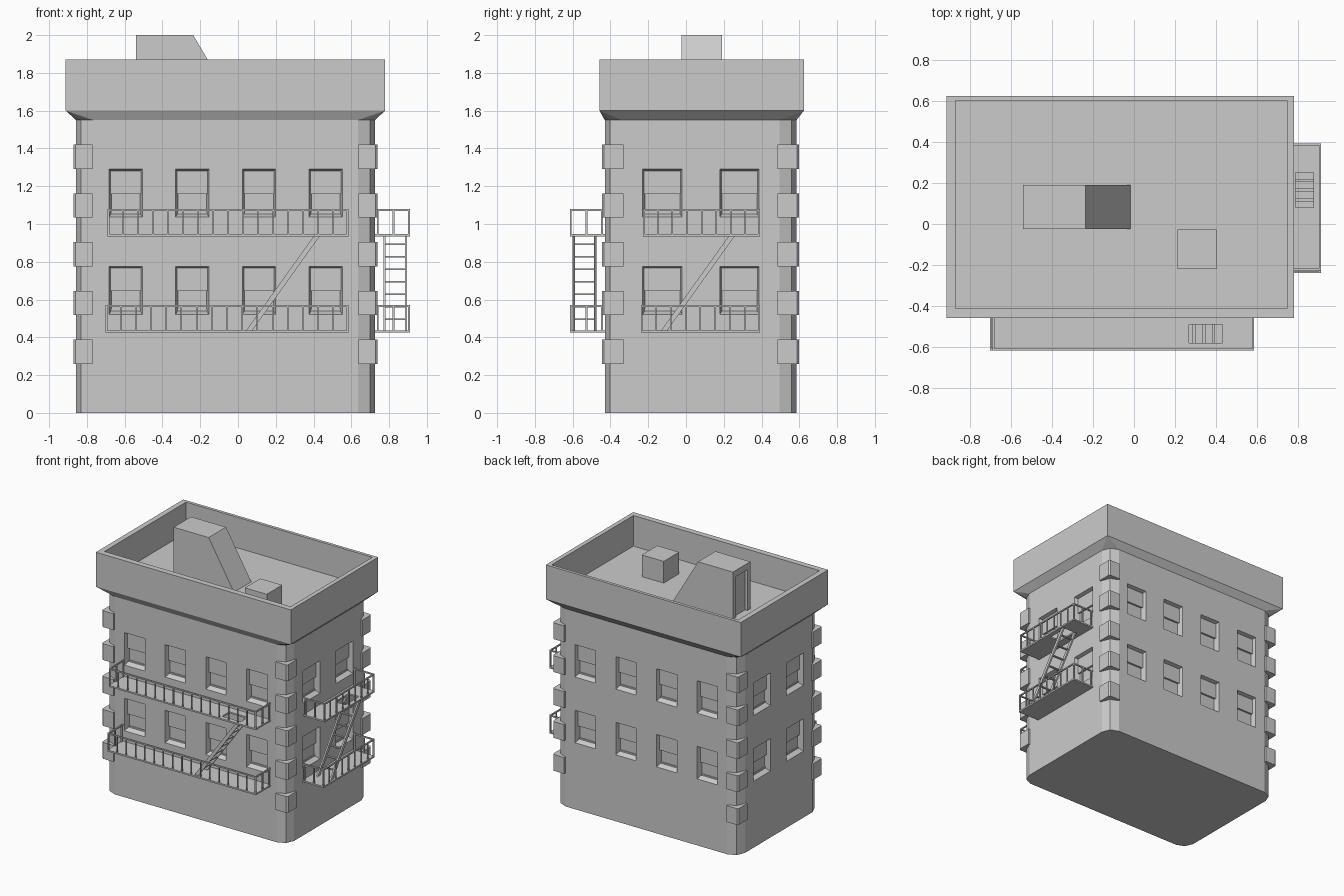
import bpy, bmesh, math

if "Cube" in bpy.data.objects:
    bpy.data.objects.remove(bpy.data.objects["Cube"])

CX, CY = -0.066, 0.0775          # building centre
HX, HY = 0.791, 0.5075           # wall half sizes
ROOF = 1.63


def loft(bm, rings):
    """Skin equal-length rings and cap both ends."""
    vs = [[bm.verts.new(p) for p in r] for r in rings]
    n = len(rings[0])
    for a, b in zip(vs, vs[1:]):
        for i in range(n):
            j = (i + 1) % n
            bm.faces.new((a[i], a[j], b[j], b[i]))
    bm.faces.new(vs[0][::-1])
    bm.faces.new(vs[-1])


def box(bm, lo, hi, fn=lambda x, y, z: (x, y, z)):
    (a, b, c), (d, e, f) = lo, hi
    loft(bm, [[fn(x, y, z) for x, y in ((a, b), (d, b), (d, e), (a, e))] for z in (c, f)])


def finish(bm, name):
    bmesh.ops.remove_doubles(bm, verts=bm.verts, dist=1e-5)
    bmesh.ops.recalc_face_normals(bm, faces=bm.faces)
    me = bpy.data.meshes.new(name)
    bm.to_mesh(me)
    bm.free()
    ob = bpy.data.objects.new(name, me)
    bpy.context.collection.objects.link(ob)
    return ob


# Building shell: rounded walls, flared cornice, parapet and roof deck
def ring(x0, x1, y0, y1, r, z):
    pts = []
    for k, (cx, cy) in enumerate(((x1 - r, y1 - r), (x0 + r, y1 - r),
                                  (x0 + r, y0 + r), (x1 - r, y0 + r))):
        for s in range(3):
            a = math.pi / 2 * (k + s / 2)
            pts.append((cx + r * math.cos(a), cy + r * math.sin(a), z))
    return pts


wall = (CX - HX, CX + HX, CY - HY, CY + HY)
rim = (-0.912, 0.779, -0.458, 0.624)
inner = (-0.87, 0.745, -0.412, 0.6)
bm = bmesh.new()
loft(bm, [ring(*wall, 0.09, 0), ring(*wall, 0.09, 1.55), ring(*rim, 0, 1.6),
          ring(*rim, 0, 1.87), ring(*inner, 0, 1.87), ring(*inner, 0, ROOF)])
shell = finish(bm, "building_shell")

# Local wall frames: u along the wall, v outward, z up
front = lambda u, v, z: (u, CY - HY - v, z)
back = lambda u, v, z: (u, CY + HY + v, z)
right = lambda u, v, z: (CX + HX + v, u, z)
left = lambda u, v, z: (CX - HX - v, u, z)

# Window recesses (tapered cutters) and the upper sashes
cut, sash = bmesh.new(), bmesh.new()
long_us, short_us = [-0.595 + 0.353 * i for i in range(4)], [-0.125, 0.283]
for fn, us, w in ((front, long_us, 0.088), (back, long_us, 0.088),
                  (right, short_us, 0.104), (left, short_us, 0.104)):
    for u in us:
        for z0 in (0.52, 1.035):
            def rect(v, i, low):
                return [fn(u - w + i, v, z0 + low), fn(u + w - i, v, z0 + low),
                        fn(u + w - i, v, z0 + 0.255 - i), fn(u - w + i, v, z0 + 0.255 - i)]
            loft(cut, [rect(0.01, -0.003, -0.004), rect(-0.042, 0.012, 0.022)])
            box(sash, (u - w + 0.007, -0.05, z0 + 0.125), (u + w - 0.007, -0.027, z0 + 0.246), fn)
            box(sash, (u - w + 0.01, -0.05, z0 + 0.01), (u + w - 0.01, -0.036, z0 + 0.03), fn)
cutter = finish(cut, "window_cutter")
cutter.hide_render = True
finish(sash, "window_sashes")
mod = shell.modifiers.new("windows", 'BOOLEAN')
mod.object, mod.operation, mod.solver = cutter, 'DIFFERENCE', 'EXACT'
bpy.context.view_layer.objects.active = shell
bpy.ops.object.modifier_apply(modifier=mod.name)
bpy.data.objects.remove(cutter)

# Corner quoins
o, c = 0.014, 0.011
prof = [(HX - 0.087, HY - 0.03), (HX - 0.087, HY + o), (HX + o - c, HY + o),
        (HX + o, HY + o - c), (HX + o, HY - 0.1), (HX - 0.03, HY - 0.1), (HX - 0.06, HY - 0.07)]
bm = bmesh.new()
for sx in (-1, 1):
    for sy in (-1, 1):
        for k in range(5):
            z = 0.26 + 0.258 * k
            loft(bm, [[(CX + sx * x, CY + sy * y, h) for x, y in prof] for h in (z, z + 0.128)])
finish(bm, "corner_quoins")

# Roof stair bulkhead with a recessed door, and a roof vent box
bm = bmesh.new()
side = [(-0.52, ROOF - 0.01), (-0.52, 2.0), (-0.237, 2.0), (-0.012, ROOF - 0.01)]
loft(bm, [[(x, y, z) for x, z in side] for y in (-0.025, 0.19)])
for lo, hi in (((-0.025, ROOF - 0.01), (0.01, 2.0)), ((0.155, ROOF - 0.01), (0.19, 2.0)),
               ((0.01, 1.95), (0.155, 2.0))):
    box(bm, (-0.54, *lo), (-0.52, *hi))
finish(bm, "roof_stair_bulkhead")
bm = bmesh.new()
box(bm, (0.212, -0.218, ROOF - 0.01), (0.402, -0.027, 1.8))
finish(bm, "roof_vent_box")


# Fire escapes: two railed platforms joined by a ladder
def fire_escape(name, fn, u0, u1, n, lad0, lad1, hole):
    D, t = 0.185, 0.005
    bm = bmesh.new()
    for z, a in ((0.425, u0 - 0.012), (0.935, u0)):
        zt = z + 0.012
        if z < 0.5:
            box(bm, (a, 0, z), (u1, D, zt), fn)
        else:                                   # opening for the ladder
            box(bm, (a, 0, z), (hole[0], D, zt), fn)
            box(bm, (hole[1], 0, z), (u1, D, zt), fn)
            box(bm, (hole[0], 0, z), (hole[1], 0.06, zt), fn)
            box(bm, (hole[0], 0.15, z), (hole[1], D, zt), fn)
        top = z + 0.145
        box(bm, (a, D - 2 * t, top - 2 * t), (u1, D, top), fn)
        for u in (a, u1 - 2 * t):
            box(bm, (u, 0, top - 2 * t), (u + 2 * t, D, top), fn)
            for v in (0.01, D / 2, D - 2 * t):
                box(bm, (u, v, z), (u + 2 * t, v + 2 * t, top), fn)
        for i in range(1, n):
            u = a + (u1 - a) * i / n
            box(bm, (u - 0.004, D - 0.009, z), (u + 0.004, D - 0.001, top), fn)
    # ladder stringers and rungs
    zl, zh = 0.43, 0.94
    for v in (0.045, 0.158):
        quad = [(lad0 - 0.016, zl), (lad0 + 0.016, zl), (lad1 + 0.016, zh), (lad1 - 0.016, zh)]
        loft(bm, [[fn(u, w, z) for u, z in quad] for w in (v, v + 0.012)])
    for k in range(1, 8):
        f = k / 7.7
        u, z = lad0 + (lad1 - lad0) * f, zl + (zh - zl) * f
        box(bm, (u - 0.008, 0.05, z - 0.004), (u + 0.008, 0.165, z + 0.004), fn)
    finish(bm, name)


fire_escape("front_fire_escape", front, -0.69, 0.585, 16, 0.055, 0.42, (0.268, 0.43))
fire_escape("side_fire_escape", right, -0.227, 0.392, 8, -0.12, 0.245, (0.08, 0.25))
